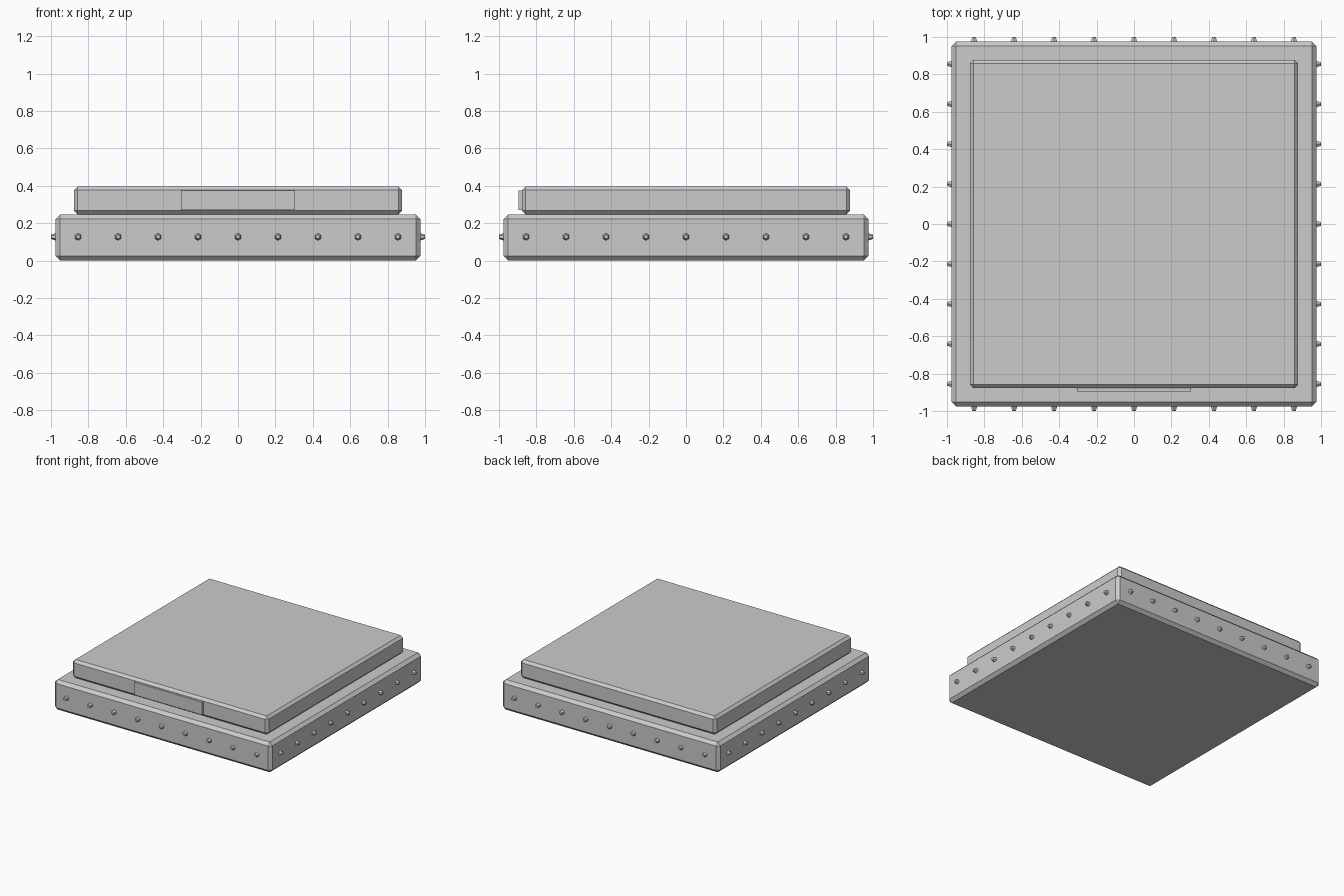
import bpy, math
from mathutils import Vector

if "Cube" in bpy.data.objects:
    bpy.data.objects.remove(bpy.data.objects["Cube"])


def box(name, lo, hi, bevel=0.0):
    lo, hi = Vector(lo), Vector(hi)
    bpy.ops.mesh.primitive_cube_add(size=1, location=(lo + hi) / 2)
    ob = bpy.context.object
    ob.name = name
    ob.scale = hi - lo
    bpy.ops.object.transform_apply(location=False, rotation=False, scale=True)
    if bevel:
        mod = ob.modifiers.new("chamfer", 'BEVEL')
        mod.width = bevel
        mod.segments = 1
    return ob


# Stacked chamfered slabs
box("base_slab", (-0.975, -0.975, 0), (0.975, 0.975, 0.245), 0.024)
box("upper_slab", (-0.878, -0.878, 0.247), (0.878, 0.878, 0.396), 0.02)

# Blank plate on the front of the upper slab
box("front_plate", (-0.304, -0.895, 0.27), (0.304, -0.868, 0.374))

# Nine small six-sided rivets along each side of the base
COUNT, SPAN, DIST = 9, 0.855, 0.985
for side in range(4):
    a = side * math.pi / 2
    out = Vector((math.sin(a), -math.cos(a), 0))
    along = Vector((math.cos(a), math.sin(a), 0))
    rot = out.to_track_quat('Z', 'Y').to_euler()
    for i in range(COUNT):
        t = -SPAN + 2 * SPAN * i / (COUNT - 1)
        loc = out * DIST + along * t + Vector((0, 0, 0.127))
        bpy.ops.mesh.primitive_cone_add(vertices=6, radius1=0.021, radius2=0.011,
                                        depth=0.03, location=loc, rotation=rot)
        bpy.context.object.name = f"rivet_{side}_{i}"
